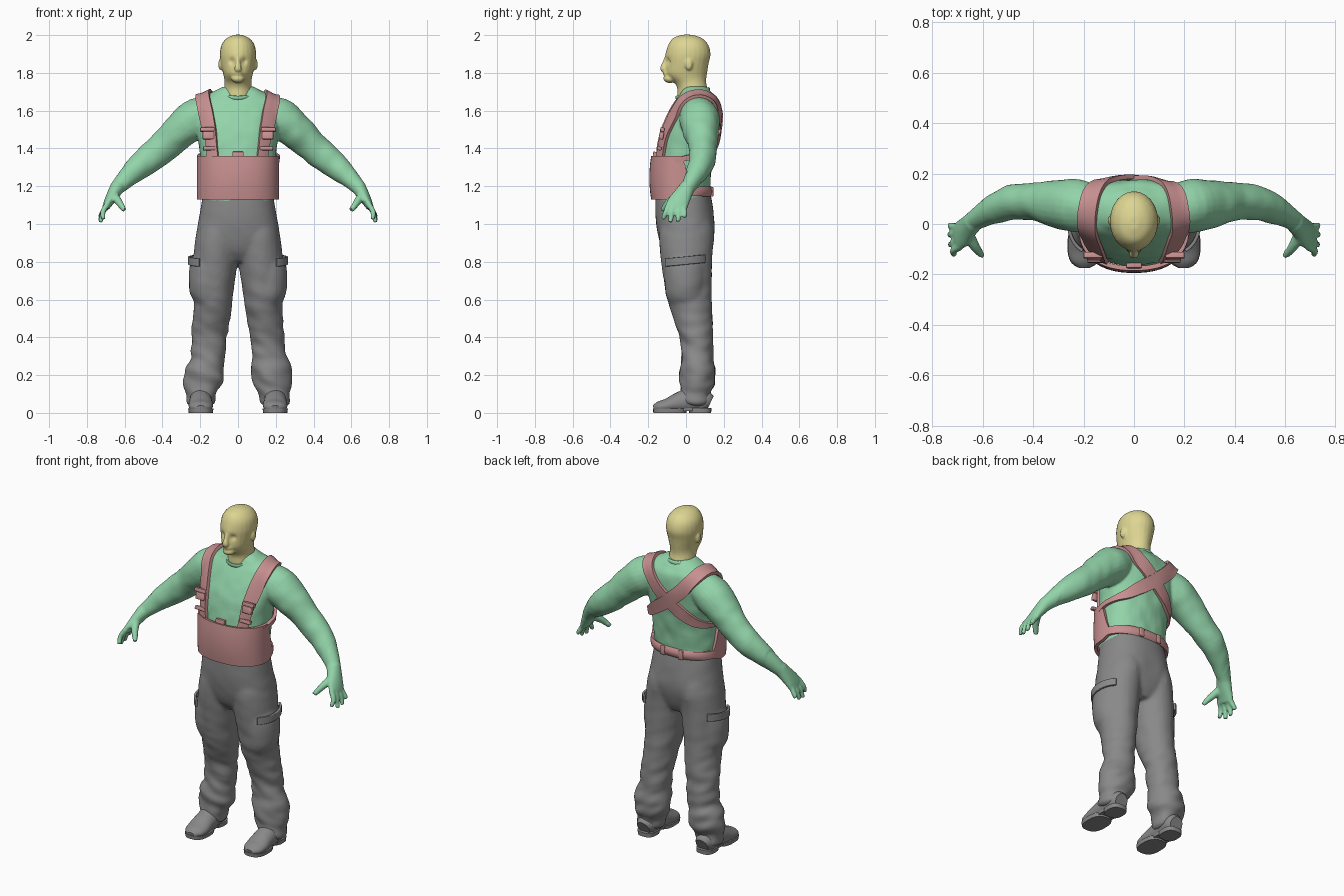
import bpy, bmesh, math
from mathutils import Vector, Matrix, noise
from mathutils.bvhtree import BVHTree

cube = bpy.data.objects.get("Cube")
if cube:
    bpy.data.objects.remove(cube)


def material(name, rgb):
    m = bpy.data.materials.new(name)
    m.use_nodes = True
    m.diffuse_color = (*rgb, 1)
    m.node_tree.nodes["Principled BSDF"].inputs["Base Color"].default_value = (*rgb, 1)
    return m


GREEN = material("mint green", (0.29, 0.66, 0.40))
PINK = material("dusty pink", (0.58, 0.28, 0.28))
YELLOW = material("pale yellow", (0.73, 0.67, 0.29))
GREY = material("mid grey", (0.25, 0.25, 0.25))
X, Y, Z = Vector((1, 0, 0)), Vector((0, 1, 0)), Vector((0, 0, 1))


def spline(rows, steps=4):
    """Catmull-Rom through rows of any length."""
    out = []
    for i in range(len(rows) - 1):
        a, b, c, d = rows[max(i - 1, 0)], rows[i], rows[i + 1], rows[min(i + 2, len(rows) - 1)]
        for k in range(steps):
            t = k / steps
            out.append([q + 0.5 * t * (r - p + t * (2 * p - 5 * q + 4 * r - w + t * (3 * (q - r) + w - p)))
                        for p, q, r, w in zip(a, b, c, d)])
    return out + [list(rows[-1])]


def oval(a, power):
    c, s = math.cos(a), math.sin(a)
    return (math.copysign(abs(c) ** (2 / power), c), math.copysign(abs(s) ** (2 / power), s))


def loft(bm, rows, s=1, ref=X, flat=True, n=24, power=2):
    """Closed tube through rows of x, y, z, radius along ref, other radius."""
    pts = spline(rows)
    rings = []
    for i, (x, y, z, ra, rb) in enumerate(pts):
        a, b = pts[max(i - 1, 0)], pts[min(i + 1, len(pts) - 1)]
        t = Z if flat else (Vector(b[:3]) - Vector(a[:3])).normalized()
        u = (ref - t * ref.dot(t)).normalized()
        v = t.cross(u)
        ring = []
        for k in range(n):
            c, d = oval(2 * math.pi * k / n, power)
            p = Vector((x, y, z)) + u * c * ra + v * d * rb
            ring.append(bm.verts.new((p.x * s, p.y, p.z)))
        rings.append(ring)
    for a, b in zip(rings, rings[1:]):
        for k in range(n):
            bm.faces.new((a[k], a[k - 1], b[k - 1], b[k]))
    bm.faces.new(rings[0])
    bm.faces.new(rings[-1])


def ball(bm, loc, size):
    bmesh.ops.create_uvsphere(bm, u_segments=16, v_segments=10, radius=1,
                              matrix=Matrix.Translation(loc) @ Matrix.Diagonal((*size, 1)))


def box(bm, loc, size, tilt=0):
    bmesh.ops.create_cube(bm, size=1, matrix=Matrix.Translation(loc) @ Matrix.Rotation(tilt, 4, 'X')
                          @ Matrix.Diagonal((*size, 1)))


def grid(bm, rows):
    rows = [[bm.verts.new(p) for p in r] for r in rows]
    for a, b in zip(rows, rows[1:]):
        for k in range(len(a) - 1):
            bm.faces.new((a[k], a[k + 1], b[k + 1], b[k]))


def panel(bm, centre, radii, start, end, heights, s=1, power=2.3, bow=0):
    """Curved upright plate; heights gives bottom and top for a depth."""
    rows = []
    for i in range(65):
        c, d = oval(math.radians(start + (end - start) * i / 64), power)
        x, dy = (centre[0] + c * radii[0]) * s, d * radii[1]
        lo, hi = heights(centre[1] + dy)
        rows.append([(x, centre[1] + dy * (1 - bow * (k / 3 - 1) ** 2), lo + (hi - lo) * k / 6)
                     for k in range(7)])
    grid(bm, rows)


def finish(name, bm, mat, mods=(), dents=(), ripple=None):
    bmesh.ops.remove_doubles(bm, verts=bm.verts, dist=0.0001)
    bmesh.ops.recalc_face_normals(bm, faces=bm.faces)
    me = bpy.data.meshes.new(name)
    bm.to_mesh(me)
    bm.free()
    ob = bpy.data.objects.new(name, me)
    bpy.context.collection.objects.link(ob)
    for kind, props in mods:
        m = ob.modifiers.new(kind, kind)
        for k, v in props.items():
            setattr(m, k, v)
    baked = bpy.data.meshes.new_from_object(ob.evaluated_get(bpy.context.evaluated_depsgraph_get()))
    ob.modifiers.clear()
    ob.data = baked
    baked.name = name
    baked.materials.clear()
    baked.materials.append(mat)
    # Soft pushes and cloth folds, written back in one go
    if dents or ripple:
        flat = []
        for co, nor in [(v.co.copy(), v.normal.copy()) for v in baked.vertices]:
            new = co.copy()
            for c, r, push in dents:
                new += Vector(push) * math.exp(-(co - Vector(c)).length_squared / r ** 2)
            if ripple:
                new += nor * ripple(co)
            flat.extend(new)
        baked.vertices.foreach_set("co", flat)
        baked.update()
    bpy.ops.object.select_all(action='DESELECT')
    ob.select_set(True)
    bpy.context.view_layer.objects.active = ob
    bpy.ops.object.shade_smooth_by_angle(angle=math.radians(45))
    return ob


def skin(voxel, smooth=4):
    return [('REMESH', dict(mode='VOXEL', voxel_size=voxel)), ('SMOOTH', dict(factor=0.5, iterations=smooth))]


def both(c, r, push):
    return [((s * c[0], c[1], c[2]), r, (s * push[0], push[1], push[2])) for s in (1, -1)]


# Head and neck
bm = bmesh.new()
loft(bm, [(0, .04, 1.62, .085, .085), (0, .037, 1.68, .078, .083), (0, .033, 1.72, .073, .08),
          (0, .022, 1.75, .071, .085), (0, .008, 1.775, .074, .1), (0, .002, 1.8, .08, .11),
          (0, .007, 1.85, .091, .113), (0, .012, 1.9, .096, .118), (0, .012, 1.95, .087, .105),
          (0, .008, 1.985, .058, .075), (0, .005, 2.002, .018, .025)])
loft(bm, [(0, -.092, 1.885, .012, .014), (0, -.11, 1.85, .013, .016), (0, -.121, 1.822, .019, .016),
          (0, -.11, 1.808, .014, .01)], flat=False)
ball(bm, (0, -.085, 1.77), (.036, .036, .024))
ball(bm, (0, -.087, 1.797), (.032, .036, .018))
for s in (1, -1):
    ball(bm, (s * .094, .015, 1.845), (.01, .02, .031))
finish("head", bm, YELLOW, skin(.006, 4),
       both((.035, -.1, 1.862), .017, (0, .011, 0)) + [((0, -.11, 1.888), .03, (0, -.004, 0))])

# Shirt with sleeves and hands
bm = bmesh.new()
loft(bm, [(0, -.015, 1.1, .185, .142), (0, -.02, 1.2, .196, .148), (0, -.005, 1.36, .2, .15),
          (0, .015, 1.48, .215, .15), (0, .04, 1.58, .222, .135), (0, .055, 1.65, .212, .113),
          (0, .055, 1.685, .165, .09), (0, .05, 1.708, .115, .076), (0, .045, 1.726, .08, .06)],
     n=40, power=2.3)
for s in (1, -1):
    loft(bm, [(.14, .06, 1.6, .09, .085), (.23, .072, 1.553, .105, .107), (.31, .08, 1.488, .095, .094),
              (.39, .09, 1.413, .076, .083), (.48, .085, 1.338, .07, .076), (.55, .06, 1.278, .059, .062),
              (.62, .022, 1.212, .042, .044), (.65, 0, 1.175, .038, .034)], s, Y, False)
    loft(bm, [(.635, .01, 1.2, .04, .04), (.665, -.02, 1.15, .05, .032), (.688, -.043, 1.11, .058, .024),
              (.7, -.05, 1.085, .054, .019)], s, Y, False)
    for base, tip, out, drop in ((-.09, -.122, .712, 1.025), (-.065, -.083, .727, 1.008),
                                 (-.038, -.042, .732, 1.012), (-.013, -.005, .733, 1.035)):
        loft(bm, [(.688, base, 1.11, .015, .016), (.715, (base + tip) / 2, 1.065, .0145, .0145),
                  (out, tip, drop, .012, .012)], s, Y, False, 12)
    loft(bm, [(.66, -.035, 1.155, .025, .025), (.63, -.09, 1.115, .02, .02),
              (.6, -.126, 1.072, .013, .013)], s, Z, False, 12)


def sleeve_folds(co):
    if abs(co.x) > .6:
        return 0
    return .004 * noise.noise(Vector((co.x * 16, co.y * 9, co.z * 14)))


shirt = finish("shirt_and_hands", bm, GREEN, skin(.0075, 3), ripple=sleeve_folds)

# Neckband
bm = bmesh.new()
hoop = Matrix.Translation((0, .036, 1.69)) @ Matrix.Rotation(math.radians(15), 4, 'X')
rings = [[hoop @ Vector(((.083 + .007 * math.cos(b)) * math.cos(a), (.088 + .007 * math.cos(b)) * math.sin(a),
                         .012 * math.sin(b))) for b in [math.tau * k / 10 for k in range(11)]]
         for a in [math.tau * i / 40 for i in range(41)]]
grid(bm, rings)
finish("neckband", bm, GREEN)

# Trousers with bulging thigh pockets
bm = bmesh.new()
loft(bm, [(0, -.015, 1.16, .186, .146), (0, -.008, 1.05, .203, .154), (0, -.002, .95, .22, .148),
          (0, .002, .86, .2, .125), (0, .01, .8, .1, .09)], n=40, power=2.3)
for s in (1, -1):
    loft(bm, [(.1, 0, 1.08, .08, .11), (.108, 0, .95, .113, .142), (.12, .003, .8, .117, .135),
              (.132, .018, .6, .102, .118), (.14, .037, .5, .098, .102), (.152, .055, .4, .093, .088),
              (.16, .058, .31, .092, .086), (.178, .062, .21, .106, .094), (.182, .06, .15, .102, .09),
              (.192, .05, .1, .083, .08), (.197, .047, .045, .068, .08)], s)
    loft(bm, [(.155, 0, .57, .065, .085), (.16, -.003, .64, .097, .105), (.158, -.005, .77, .1, .112),
              (.15, -.003, .83, .085, .1)], s)


def trouser_folds(co):
    amount = .013 * min(1, max(.12, (.8 - co.z) / .5))
    return amount * noise.noise(Vector((co.x * 9, co.y * 9, co.z * 17 + co.x * 6)))


finish("trousers", bm, GREY, skin(.011, 5), both((.09, .14, .96), .08, (0, .008, 0)), trouser_folds)

# Pocket flaps
bm = bmesh.new()
for s in (1, -1):
    panel(bm, (.154, -.002), (.104, .118), -62, 58, lambda y: (.785 + y * .1, .828 + y * .1), s, 2)
finish("pocket_flaps", bm, GREY, [('SOLIDIFY', dict(thickness=.014, offset=0)),
                                  ('BEVEL', dict(width=.004, segments=2))])

# Boots, soles and heels
bm = bmesh.new()
for s in (1, -1):
    loft(bm, [(.197, .128, .05, .04, .042), (.197, .1, .06, .056, .058), (.197, .03, .066, .06, .066),
              (.197, -.04, .052, .062, .056), (.197, -.1, .038, .065, .038), (.197, -.145, .03, .055, .03),
              (.197, -.172, .025, .025, .015)], s, X, False)
for v in bm.verts:
    v.co.z = max(v.co.z, .016)
finish("boots", bm, GREY)
bm = bmesh.new()
for s in (1, -1):
    loft(bm, [(.197, -.085, 0, .064, .088), (.197, -.085, .022, .067, .09)], s, power=2.6)
    loft(bm, [(.197, .075, 0, .053, .058), (.197, .075, .025, .055, .06)], s, power=2.8)
    loft(bm, [(.197, .01, .01, .048, .05), (.197, .01, .025, .05, .05)], s, power=3)
finish("boot_soles", bm, GREY)


# Waist belt: deep at the front, a narrow band behind
def belt_heights(y):
    f = min(1, max(0, (y + .015) / .04))
    return 1.13 + .02 * f, 1.36 - .165 * f


bm = bmesh.new()
panel(bm, (0, -.025), (.208, .16), 90, 450, belt_heights, bow=.06)
finish("waist_belt", bm, PINK, [('SOLIDIFY', dict(thickness=.018, offset=0))])

# Shoulder straps that cross on the back and return under the arm
tree = BVHTree.FromPolygons([v.co.copy() for v in shirt.data.vertices],
                            [tuple(p.vertices) for p in shirt.data.polygons])
path = [(.14, -.165, 1.33, .066), (.15, -.15, 1.42, .066), (.163, -.13, 1.5, .078), (.178, -.09, 1.58, .088),
        (.188, -.03, 1.65, .09), (.185, .05, 1.69, .088), (.155, .13, 1.66, .086), (.09, .18, 1.58, .086),
        (0, .19, 1.5, .084), (-.09, .18, 1.43, .078), (-.155, .14, 1.385, .06), (-.2, .07, 1.36, .034),
        (-.21, 0, 1.35, .03), (-.2, -.06, 1.33, .03)]
for s, side, lift in ((1, "left", .008), (-1, "right", .013)):
    pts = [(Vector((x * s, y, z)), w) for x, y, z, w in spline(path)]
    rows = []
    for i, (p, w) in enumerate(pts):
        t = pts[min(i + 1, len(pts) - 1)][0] - pts[max(i - 1, 0)][0]
        loc, nor = tree.find_nearest(p)[:2]
        across = t.cross(nor).normalized()
        row = []
        for k in range(-2, 3):
            q, qn = tree.find_nearest(loc + across * w * k / 4)[:2]
            row.append(q + (nor + qn).normalized() * lift)
        rows.append(row)
    bm = bmesh.new()
    grid(bm, rows)
    finish(side + "_strap", bm, PINK, [('SMOOTH', dict(factor=.5, iterations=2)),
                                       ('SOLIDIFY', dict(thickness=.018, offset=0))])

# Buckles, adjusters and the belt tab
bm = bmesh.new()
for s in (1, -1):
    for x, z, w, h in ((.162, 1.5, .076, .022), (.157, 1.468, .06, .04), (.15, 1.4, .07, .02)):
        q = tree.find_nearest((x * s, -.17, z))[0]
        box(bm, (x * s, q.y - .014, z), (w, .024, h), -.2)
    box(bm, (s * .06, .137, 1.17), (.03, .016, .05))
box(bm, (0, -.165, 1.365), (.06, .02, .035), -.1)
finish("buckles", bm, PINK, [('BEVEL', dict(width=.004, segments=2))])
